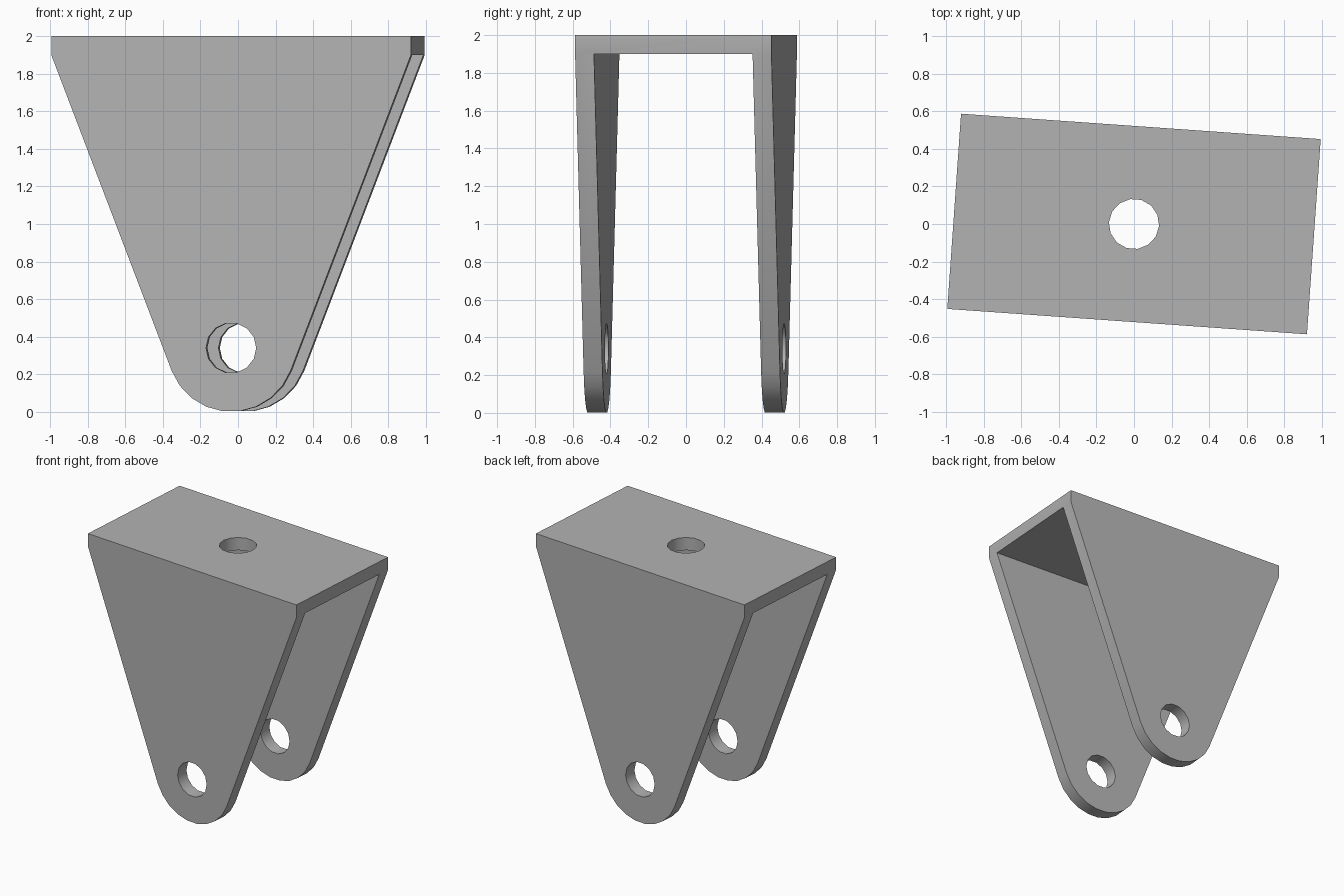
import bpy, bmesh, math
from mathutils import Vector

cube = bpy.data.objects.get("Cube")
if cube:
    bpy.data.objects.remove(cube, do_unlink=True)

HALF_W, HALF_D, TOP, WALL = 0.96, 0.521, 2.0, 0.1
LUG_R, HOLE_R, HOLE_SIDES, ARC_STEPS = 0.34, 0.134, 14, 9
SHOULDER = TOP - WALL
TURN = math.radians(-4.03)

grey = bpy.data.materials.new("bracket grey")
grey.use_nodes = True
colour = (0.45, 0.45, 0.45, 1)
grey.diffuse_color = colour
grey.node_tree.nodes["Principled BSDF"].inputs["Base Color"].default_value = colour


def prism(name, points, direction):
    """Extrude a closed outline along a direction."""
    bm = bmesh.new()
    face = bm.faces.new([bm.verts.new(p) for p in points])
    moved = bmesh.ops.extrude_face_region(bm, geom=[face], use_keep_orig=True)["geom"]
    bmesh.ops.translate(bm, vec=direction,
                        verts=[g for g in moved if isinstance(g, bmesh.types.BMVert)])
    bmesh.ops.recalc_face_normals(bm, faces=bm.faces)
    mesh = bpy.data.meshes.new(name)
    bm.to_mesh(mesh)
    bm.free()
    mesh.materials.append(grey)
    obj = bpy.data.objects.new(name, mesh)
    bpy.context.collection.objects.link(obj)
    return obj


def arc(radius, start, end, steps):
    angles = [start + (end - start) * i / steps for i in range(steps + 1)]
    return [(radius * math.cos(a), radius * math.sin(a)) for a in angles]


def cut(target, cutter):
    """Subtract the cutter, then discard it."""
    cutter.hide_render = True
    mod = target.modifiers.new("cut", 'BOOLEAN')
    mod.operation, mod.solver, mod.object = 'DIFFERENCE', 'EXACT', cutter
    bpy.context.view_layer.objects.active = target
    bpy.ops.object.modifier_apply(modifier=mod.name)
    bpy.data.objects.remove(cutter, do_unlink=True)


# Tapered side outline: straight flanks tangent to the rounded lug
flank = Vector((HALF_W, SHOULDER - LUG_R))
tangent = math.atan2(flank.y, flank.x) - math.acos(LUG_R / flank.length)
lug = [(x, LUG_R + z) for x, z in arc(LUG_R, math.pi - tangent, 2 * math.pi + tangent, ARC_STEPS)]
outline = [(HALF_W, SHOULDER), (HALF_W, TOP), (-HALF_W, TOP), (-HALF_W, SHOULDER)] + lug
bracket = prism("clevis_bracket", [(x, -HALF_D, z) for x, z in outline], (0, 2 * HALF_D, 0))

# Gap between the two legs
inner = HALF_D - WALL
gap = [(-2, -inner, -1), (-2, inner, -1), (-2, inner, SHOULDER), (-2, -inner, SHOULDER)]
cut(bracket, prism("leg_gap_cutter", gap, (4, 0, 0)))

# Pin hole through both legs and bolt hole through the top
ring = arc(HOLE_R, 0, 2 * math.pi, HOLE_SIDES)[:-1]
cut(bracket, prism("pin_hole_cutter", [(x, -1, LUG_R + z) for x, z in ring], (0, 2, 0)))
cut(bracket, prism("bolt_hole_cutter", [(x, y, 1.5) for x, y in ring], (0, 0, 1)))

# Slight turn about the vertical axis, smooth round surfaces
bracket.rotation_euler.z = TURN
bpy.ops.object.select_all(action='DESELECT')
bracket.select_set(True)
bpy.context.view_layer.objects.active = bracket
bpy.ops.object.shade_smooth_by_angle(angle=math.radians(30))
